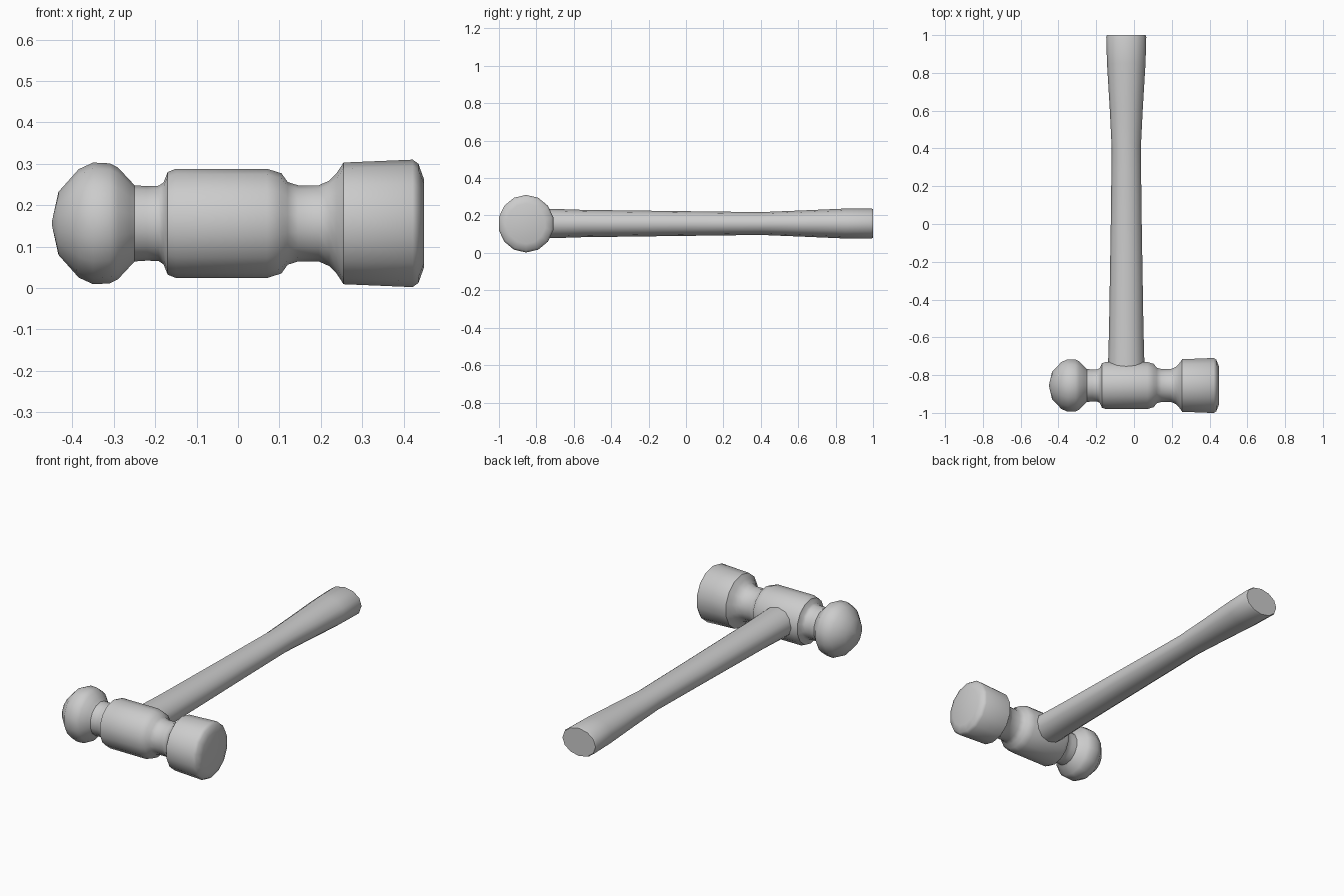
import bpy, bmesh
from math import sin, cos, pi, radians

if "Cube" in bpy.data.objects:
    bpy.data.objects.remove(bpy.data.objects["Cube"])


def lathe(name, rings, sides, place, phase):
    """Skin a row of elliptical rings (position, half width, half height)."""
    bm = bmesh.new()
    loops = []
    for t, a, b in rings:
        loops.append([bm.verts.new(place(t, a * cos(phase + 2 * pi * i / sides),
                                         b * sin(phase + 2 * pi * i / sides)))
                      for i in range(sides)])
    for p, q in zip(loops, loops[1:]):
        for i in range(sides):
            j = (i + 1) % sides
            bm.faces.new((p[i], p[j], q[j], q[i]))
    bm.faces.new(loops[0])
    bm.faces.new(loops[-1])
    bmesh.ops.remove_doubles(bm, verts=bm.verts, dist=0.0005)
    bmesh.ops.recalc_face_normals(bm, faces=bm.faces)
    mesh = bpy.data.meshes.new(name)
    bm.to_mesh(mesh)
    bm.free()
    obj = bpy.data.objects.new(name, mesh)
    bpy.context.collection.objects.link(obj)
    bpy.ops.object.select_all(action='DESELECT')
    obj.select_set(True)
    bpy.context.view_layer.objects.active = obj
    bpy.ops.object.shade_smooth_by_angle(angle=radians(40))
    return obj


# Head: rounded peen, neck, body, neck and striking face along x
profile = [(-0.45, 0.003), (-0.434, 0.076), (-0.385, 0.131), (-0.35, 0.147),
           (-0.31, 0.145), (-0.29, 0.135), (-0.262, 0.105), (-0.25, 0.092),
           (-0.22, 0.09), (-0.192, 0.091), (-0.18, 0.099), (-0.17, 0.124),
           (-0.15, 0.132), (0.07, 0.132), (0.105, 0.121), (0.12, 0.1),
           (0.145, 0.092), (0.195, 0.092), (0.22, 0.103), (0.238, 0.121),
           (0.255, 0.147), (0.422, 0.154), (0.436, 0.144), (0.449, 0.108)]
lathe("hammer_head", [(x, r * 0.97, r) for x, r in profile], 14,
      lambda t, a, b: (t, -0.855 + a, 0.156 + b), pi / 2)

# Handle: oval shaft, slim at the grip's start and wider at both ends
shaft = [(-0.82, 0.099, 0.08), (-0.70, 0.095, 0.078), (-0.55, 0.091, 0.073),
         (0.0, 0.082, 0.066), (0.40, 0.077, 0.061), (0.62, 0.088, 0.07),
         (0.85, 0.102, 0.08), (0.99, 0.106, 0.081), (1.0, 0.102, 0.077)]
lathe("handle", shaft, 12,
      lambda t, a, b: (-0.041 + a, t, 0.157 + b), 0)
